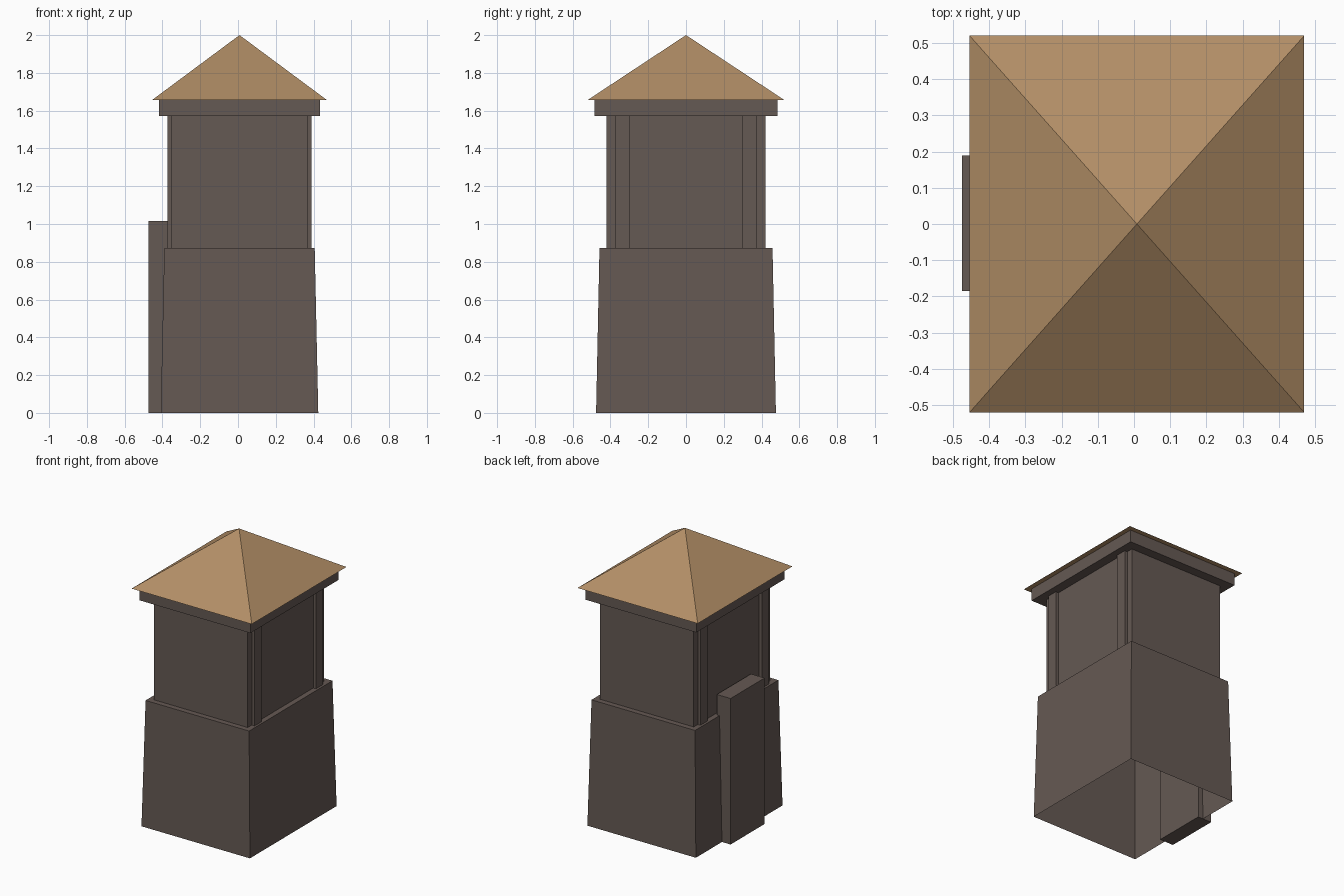
import bpy

if "Cube" in bpy.data.objects:
    bpy.data.objects.remove(bpy.data.objects["Cube"])

CX = 0.008  # tower axis; the chimney shifts it off x = 0


def material(name, rgb):
    m = bpy.data.materials.new(name)
    m.diffuse_color = (*rgb, 1.0)
    m.use_nodes = True
    m.node_tree.nodes["Principled BSDF"].inputs["Base Color"].default_value = m.diffuse_color
    return m


STONE = material("dark brown wall", (0.130, 0.100, 0.087))
ROOF = material("tan roof", (0.445, 0.271, 0.133))


def build(name, verts, faces, mat):
    mesh = bpy.data.meshes.new(name)
    mesh.from_pydata(verts, [], faces)
    mesh.materials.append(mat)
    mesh.update()
    ob = bpy.data.objects.new(name, mesh)
    bpy.context.collection.objects.link(ob)
    return ob


def ring(cx, cy, hx, hy, z):
    return [(cx + sx * hx, cy + sy * hy, z)
            for sx, sy in ((-1, -1), (1, -1), (1, 1), (-1, 1))]


SIDES = [(i, (i + 1) % 4, (i + 1) % 4 + 4, i + 4) for i in range(4)]
BOTTOM, TOP = (3, 2, 1, 0), (4, 5, 6, 7)


def block(name, centre, low, high, z0, z1, bottom=True):
    """Four-sided block with half sizes low at z0 and high at z1."""
    verts = ring(*centre, *low, z0) + ring(*centre, *high, z1)
    faces = SIDES + [TOP] + ([BOTTOM] if bottom else [])
    return build(name, verts, faces, STONE)


# Tapered base, open underneath
block("tapered_base", (CX, 0), (0.417, 0.476), (0.398, 0.458), 0, 0.873, bottom=False)

# Upper storey
block("upper_storey", (CX, 0), (0.361, 0.42), (0.361, 0.42), 0.873, 1.575)

# Shallow pilasters near the corners of both side walls
for sx, side in ((-1, "left"), (1, "right")):
    for sy, end in ((-1, "front"), (1, "back")):
        half = (0.016, 0.0375)
        block(f"{side}_{end}_pilaster", (CX + sx * 0.366, sy * 0.3375),
              half, half, 0.873, 1.575)

# Chimney-like buttress on the left side
block("left_buttress", (-0.4225, 0.002), (0.0525, 0.187), (0.0525, 0.187), 0, 1.015)

# Eaves band
block("eaves_band", (CX, 0), (0.427, 0.485), (0.427, 0.485), 1.572, 1.658)

# Pyramid roof
build("pyramid_roof", ring(CX, 0, 0.462, 0.52, 1.657) + [(CX, 0, 2.0)],
      [(i, (i + 1) % 4, 4) for i in range(4)] + [BOTTOM], ROOF)
